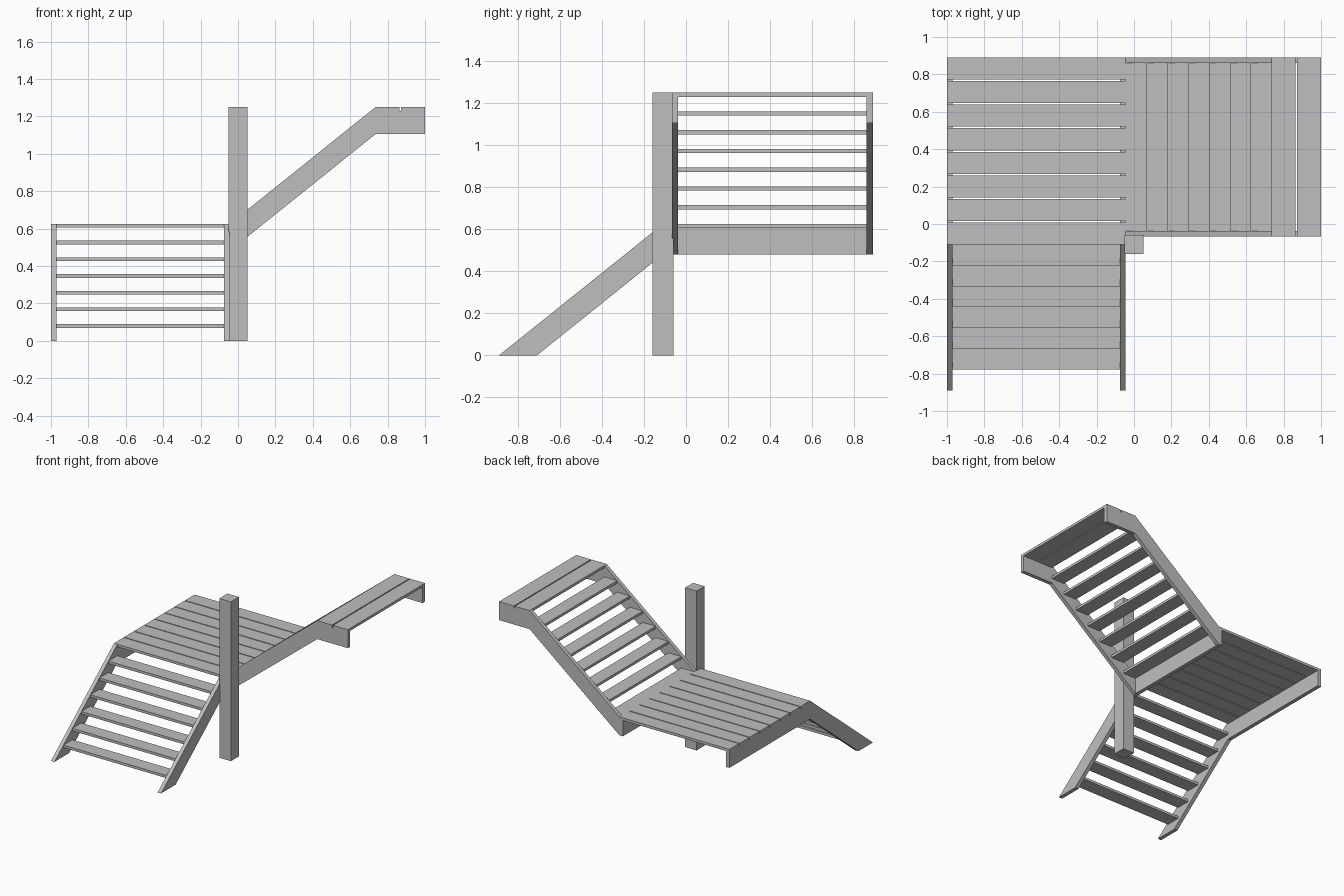
import bpy, bmesh
from mathutils import Vector

cube = bpy.data.objects.get("Cube")
if cube:
    bpy.data.objects.remove(cube, do_unlink=True)

grey = bpy.data.materials.new("plain_grey")
grey.use_nodes = True
colour = (0.52, 0.52, 0.52, 1)
grey.diffuse_color = colour
grey.node_tree.nodes["Principled BSDF"].inputs["Base Color"].default_value = colour


def prism(name, outline, offset):
    """Extrude a flat outline along an offset into a solid part."""
    bm = bmesh.new()
    face = bm.faces.new([bm.verts.new(p) for p in outline])
    moved = bmesh.ops.extrude_face_region(bm, geom=[face])["geom"]
    verts = [g for g in moved if isinstance(g, bmesh.types.BMVert)]
    bmesh.ops.translate(bm, verts=verts, vec=Vector(offset))
    bmesh.ops.recalc_face_normals(bm, faces=bm.faces)
    mesh = bpy.data.meshes.new(name)
    bm.to_mesh(mesh)
    bm.free()
    mesh.materials.append(grey)
    obj = bpy.data.objects.new(name, mesh)
    bpy.context.collection.objects.link(obj)


def box(name, x0, x1, y0, y1, z0, z1):
    prism(name, [(x0, y0, z0), (x1, y0, z0), (x1, y1, z0), (x0, y1, z0)],
          (0, 0, z1 - z0))


STEPS = 7
RISE = 0.625           # height of each flight
RUN = 0.78             # length of each flight
THICK = 0.02           # tread and plank thickness
BEAM = 0.03            # stringer thickness
DROP = 0.145           # stringer depth
GAP = 0.008
going, riser = RUN / STEPS, RISE / STEPS

# Plan limits
left, inner, right = -1.0, -0.045, 1.0
front, bend, back = -0.89, -0.11, 0.89
side = -0.067
top_bend = inner + RUN

# Post
box("post", -0.05, 0.05, -0.16, -0.06, 0, 2 * RISE)

# Lower stringers, running on under the landing
lower = [(front, 0), (front + DROP * RUN / RISE, 0), (bend, RISE - DROP),
         (back, RISE - DROP), (back, RISE - THICK), (bend, RISE - THICK), (bend, RISE)]
for name, x in (("outer", left), ("inner", inner - BEAM)):
    prism("lower_stringer_" + name, [(x, y, z) for y, z in lower], (BEAM, 0, 0))

# Upper stringers, running on under the top platform
upper = [(inner, RISE - DROP), (top_bend, 2 * RISE - DROP), (right, 2 * RISE - DROP),
         (right, 2 * RISE - THICK), (top_bend, 2 * RISE - THICK),
         (top_bend, 2 * RISE), (inner, RISE)]
for name, y in (("front", side), ("back", back - BEAM)):
    prism("upper_stringer_" + name, [(x, y, z) for x, z in upper], (0, BEAM, 0))

# Lower treads
for k in range(1, STEPS):
    y, z = front + k * going, k * riser
    box("lower_tread", left + BEAM, inner - BEAM, y, y + going, z - THICK, z)

# Upper treads, the first level with the landing
for k in range(STEPS):
    x, z = inner + k * going, RISE + k * riser
    box("upper_tread", x, x + going, side + BEAM, back - BEAM, z - THICK, z)

# Landing planks
planks = 8
width = (back - bend + GAP) / planks
for k in range(planks):
    y = bend + k * width
    box("landing_plank", left, inner, y, y + width - GAP, RISE - THICK, RISE)

# Top platform planks
width = (right - top_bend + GAP) / 2
for k in range(2):
    x = top_bend + k * width
    box("platform_plank", x, x + width - GAP, side, back, 2 * RISE - THICK, 2 * RISE)
